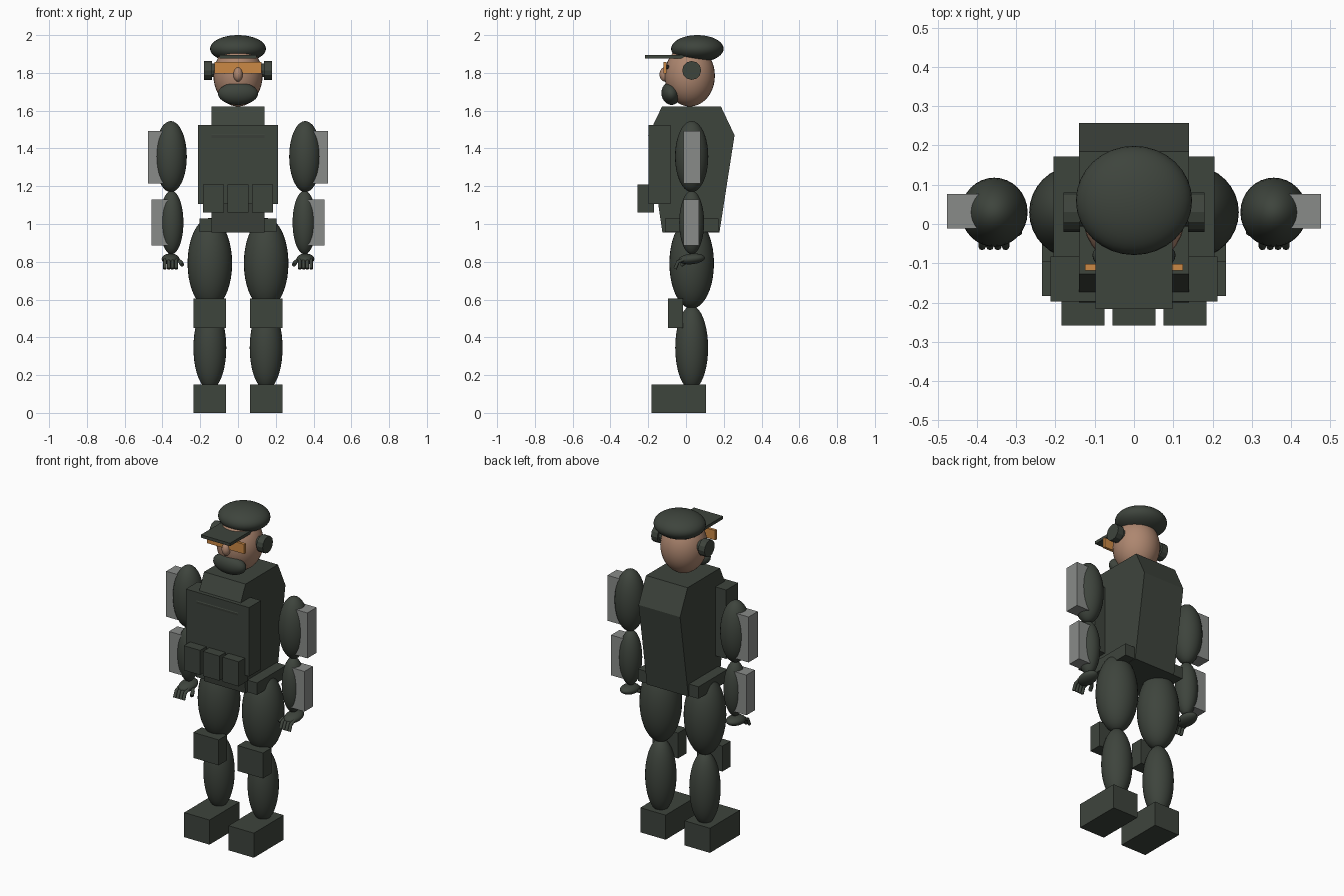
import bpy
import bmesh
from mathutils import Matrix, Vector

old = bpy.data.objects.get("Cube")
if old:
    bpy.data.objects.remove(old, do_unlink=True)


def material(name, rgb):
    m = bpy.data.materials.new(name)
    m.use_nodes = True
    m.diffuse_color = (*rgb, 1)
    m.node_tree.nodes["Principled BSDF"].inputs["Base Color"].default_value = (*rgb, 1)
    return m


GREEN = material("dark_green", (0.048, 0.058, 0.046))
GREY = material("pad_grey", (0.25, 0.26, 0.25))
SKIN = material("skin", (0.42, 0.24, 0.16))
AMBER = material("amber", (0.6, 0.25, 0.06))
BLACK = material("black", (0.01, 0.01, 0.01))


def finish(name, bm, mat, smooth=False):
    bmesh.ops.recalc_face_normals(bm, faces=bm.faces)
    for f in bm.faces:
        f.smooth = smooth
    me = bpy.data.meshes.new(name)
    bm.to_mesh(me)
    bm.free()
    me.materials.append(mat)
    ob = bpy.data.objects.new(name, me)
    bpy.context.collection.objects.link(ob)
    return ob


def box(name, x, y, z, mat=GREEN):
    """Box from (min, max) ranges."""
    bm = bmesh.new()
    bmesh.ops.create_cube(bm, size=1)
    for v in bm.verts:
        v.co = Vector([(lo + hi) / 2 + c * (hi - lo) for c, (lo, hi) in zip(v.co, (x, y, z))])
    return finish(name, bm, mat)


def ball(name, centre, radii, mat=GREEN, tilt=0):
    """Ellipsoid, tilted about the x axis."""
    bm = bmesh.new()
    bmesh.ops.create_uvsphere(bm, u_segments=32, v_segments=20, radius=1)
    bm.transform(Matrix.Translation(centre) @ Matrix.Rotation(tilt, 4, 'X')
                 @ Matrix.Diagonal((*radii, 1)))
    return finish(name, bm, mat, True)


def disc(name, x0, x1, y, z, r, mat=GREEN):
    """Cylinder lying along x."""
    bm = bmesh.new()
    bmesh.ops.create_cone(bm, cap_ends=True, segments=12, radius1=r, radius2=r, depth=abs(x1 - x0))
    bm.transform(Matrix.Translation(((x0 + x1) / 2, y, z)) @ Matrix.Rotation(1.5708, 4, 'Y'))
    return finish(name, bm, mat)


def finger(name, points, r):
    cu = bpy.data.curves.new(name, 'CURVE')
    cu.dimensions = '3D'
    cu.bevel_depth = r
    cu.bevel_resolution = 2
    cu.use_fill_caps = True
    sp = cu.splines.new('POLY')
    sp.points.add(len(points) - 1)
    for p, co in zip(sp.points, points):
        p.co = (*co, 1)
    cu.materials.append(GREEN)
    ob = bpy.data.objects.new(name, cu)
    bpy.context.collection.objects.link(ob)


# Torso: six-sided side profile pushed across the width
profile = [(-0.125, 0.955), (-0.2, 1.47), (-0.127, 1.622), (0.185, 1.622), (0.257, 1.47), (0.177, 0.955)]
bm = bmesh.new()
base = bm.faces.new([bm.verts.new((-0.14, y, z)) for y, z in profile])
side = bmesh.ops.extrude_face_region(bm, geom=[base])["geom"]
bmesh.ops.translate(bm, vec=(0.28, 0, 0), verts=[g for g in side if isinstance(g, bmesh.types.BMVert)])
finish("torso", bm, GREEN)

# Vest, belt and pouches
box("chest_plate", (-0.213, 0.213), (-0.198, -0.083), (1.105, 1.525))
box("belt", (-0.205, 0.205), (-0.11, 0.172), (0.957, 1.03))
for name, x in (("right", -0.13), ("middle", 0), ("left", 0.13)):
    box(name + "_pouch", (x - 0.055, x + 0.055), (-0.258, -0.17), (1.06, 1.21))

# Head and face
ball("head", (0, 0.02, 1.785), (0.13, 0.133, 0.163), SKIN)
ball("nose", (0, -0.112, 1.792), (0.025, 0.028, 0.038), SKIN)
ball("beard", (0, -0.08, 1.69), (0.106, 0.05, 0.06), GREEN, 0.2)
box("goggles", (-0.125, 0.125), (-0.119, -0.102), (1.798, 1.857), AMBER)

# Cap
ball("cap", (0, 0.06, 1.928), (0.148, 0.139, 0.072))
box("cap_brim", (-0.098, 0.098), (-0.217, 0.03), (1.876, 1.894))

# Paired parts
for side, s in (("left", 1), ("right", -1)):
    def span(a, b):
        return tuple(sorted((s * a, s * b)))

    ball(side + "_eye", (s * 0.045, -0.092, 1.83), (0.015, 0.013, 0.013), BLACK)
    disc(side + "_ear_muff", s * 0.138, s * 0.18, 0.03, 1.813, 0.05)
    disc(side + "_ear_mount", s * 0.11, s * 0.14, 0.03, 1.813, 0.036)

    # Arm
    ball(side + "_upper_arm", (s * 0.356, 0.03, 1.357), (0.085, 0.088, 0.188))
    ball(side + "_forearm", (s * 0.352, 0.03, 1.008), (0.063, 0.066, 0.168))
    box(side + "_upper_arm_pad", span(0.36, 0.476), (-0.012, 0.077), (1.215, 1.492), GREY)
    box(side + "_forearm_pad", span(0.36, 0.457), (-0.012, 0.07), (0.885, 1.13), GREY)

    # Hand with drooping fingers
    ball(side + "_palm", (s * 0.357, 0.03, 0.815), (0.047, 0.07, 0.028), GREEN, 0.1)
    for i in range(4):
        x = s * (0.327 + 0.02 * i)
        finger(f"{side}_finger_{i + 1}",
               [(x, -0.01, 0.812), (x, -0.042, 0.8), (x, -0.058, 0.763)], 0.0095)
    finger(side + "_thumb",
           [(s * 0.33, 0.03, 0.815), (s * 0.305, 0.0, 0.8), (s * 0.295, -0.025, 0.783)], 0.011)

    # Leg
    ball(side + "_thigh", (s * 0.149, 0.03, 0.792), (0.118, 0.118, 0.24))
    ball(side + "_shin", (s * 0.149, 0.03, 0.345), (0.087, 0.087, 0.222))
    box(side + "_knee_pad", span(0.064, 0.235), (-0.095, -0.015), (0.45, 0.605))
    box(side + "_boot", span(0.064, 0.235), (-0.183, 0.105), (0, 0.15))
